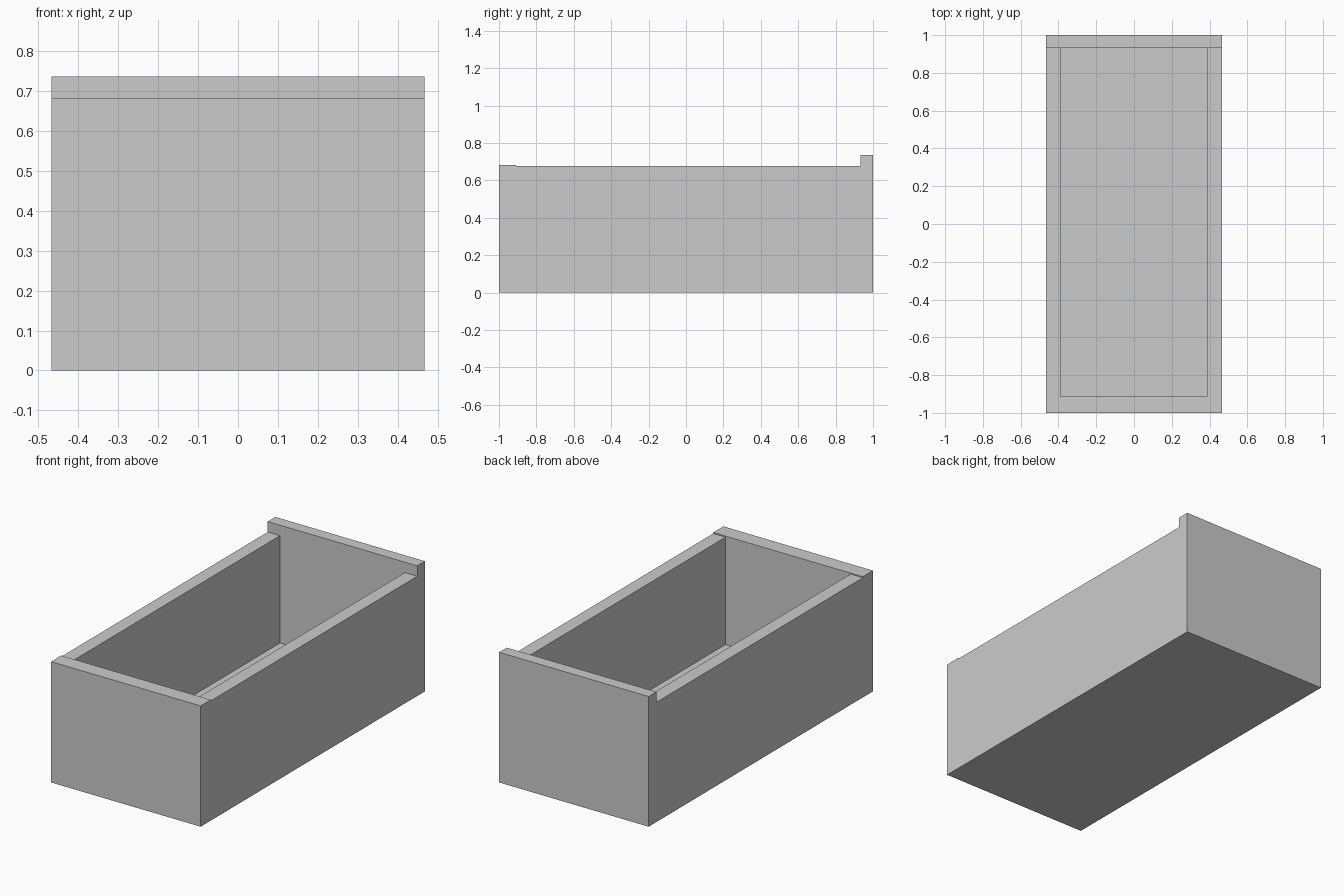
import bpy, bmesh

if "Cube" in bpy.data.objects:
    bpy.data.objects.remove(bpy.data.objects["Cube"])

HALF_W, INNER_W = 0.467, 0.39        # outer and inner half widths
FRONT_IN, BACK_IN = -0.91, 0.932     # inner faces of the end boards
FLOOR, SIDE, FRONT, BACK = 0.07, 0.676, 0.682, 0.735


def prism(name, profile, half_width):
    """Extrude a (y, z) side profile across x."""
    bm = bmesh.new()
    face = bm.faces.new([bm.verts.new((-half_width, y, z)) for y, z in profile])
    out = bmesh.ops.extrude_face_region(bm, geom=[face])
    verts = [g for g in out["geom"] if isinstance(g, bmesh.types.BMVert)]
    bmesh.ops.translate(bm, verts=verts, vec=(2 * half_width, 0, 0))
    bmesh.ops.recalc_face_normals(bm, faces=bm.faces)
    mesh = bpy.data.meshes.new(name)
    bm.to_mesh(mesh)
    bm.free()
    obj = bpy.data.objects.new(name, mesh)
    bpy.context.collection.objects.link(obj)
    return obj


# Box body: slightly raised front board, low sides, tall back board
box = prism("open_box", [(-1, 0), (1, 0), (1, BACK), (BACK_IN, BACK),
                         (BACK_IN, SIDE), (FRONT_IN, SIDE),
                         (FRONT_IN, FRONT), (-1, FRONT)], HALF_W)

# Cavity down to the floor
cutter = prism("cavity_cutter", [(FRONT_IN, FLOOR), (BACK_IN, FLOOR),
                                 (BACK_IN, 1), (FRONT_IN, 1)], INNER_W)
cutter.hide_render = True

cut = box.modifiers.new("cavity", 'BOOLEAN')
cut.operation = 'DIFFERENCE'
cut.solver = 'EXACT'
cut.object = cutter
bpy.context.view_layer.objects.active = box
box.select_set(True)
bpy.ops.object.modifier_apply(modifier=cut.name)
bpy.data.objects.remove(cutter)
